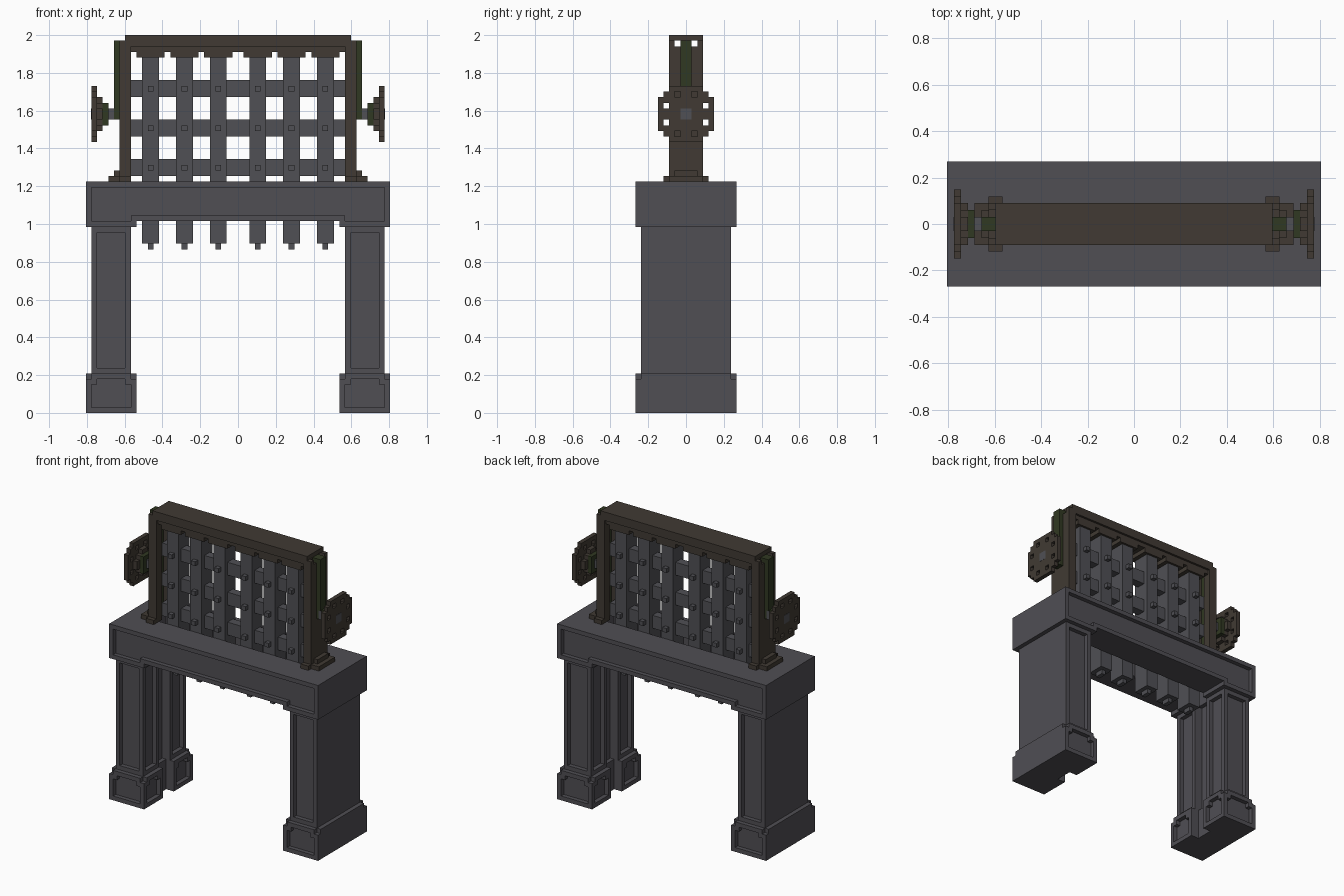
import bpy, bmesh, math

if "Cube" in bpy.data.objects:
    bpy.data.objects.remove(bpy.data.objects["Cube"])

U = 2 / 67  # size of one block


def material(name, rgb):
    m = bpy.data.materials.new(name)
    m.diffuse_color = (*rgb, 1)
    m.use_nodes = True
    m.node_tree.nodes["Principled BSDF"].inputs["Base Color"].default_value = m.diffuse_color
    return m


STONE = material("dark stone", (0.080, 0.077, 0.088))
IRON = material("iron grey", (0.080, 0.080, 0.090))
WOOD = material("dark wood", (0.052, 0.042, 0.033))
GREEN = material("mossy green", (0.030, 0.040, 0.016))


def finish(name, bm, mat):
    me = bpy.data.meshes.new(name)
    bm.to_mesh(me)
    bm.free()
    me.materials.append(mat)
    ob = bpy.data.objects.new(name, me)
    bpy.context.collection.objects.link(ob)
    return ob


def boxes(name, mat, parts, mirror=False):
    """Boxes given as (x0, x1, y0, y1, z0, z1) in block units."""
    bm = bmesh.new()
    if mirror:
        parts = parts + [(-b, -a, *rest) for a, b, *rest in parts]
    for x0, x1, y0, y1, z0, z1 in parts:
        vs = bmesh.ops.create_cube(bm, size=1)["verts"]
        for v in vs:
            v.co.x = U * ((x0 + x1) / 2 + v.co.x * (x1 - x0))
            v.co.y = U * ((y0 + y1) / 2 + v.co.y * (y1 - y0))
            v.co.z = U * ((z0 + z1) / 2 + v.co.z * (z1 - z0))
    return finish(name, bm, mat)


def blocks(name, mat, solid, xr, yr, zr):
    """Outer skin of all unit cells whose centre satisfies solid(x, y, z)."""
    cells = {(x, y, z) for x in range(*xr) for y in range(*yr) for z in range(*zr)
             if solid(x + .5, y + .5, z + .5)}
    bm = bmesh.new()
    verts = {}

    def vert(p):
        if p not in verts:
            verts[p] = bm.verts.new([c * U for c in p])
        return verts[p]

    for c in cells:
        for ax in range(3):
            for s in (0, 1):
                n = list(c)
                n[ax] += 2 * s - 1
                if tuple(n) in cells:
                    continue
                quad = []
                for du, dv in ((0, 0), (1, 0), (1, 1), (0, 1)):
                    p = list(c)
                    p[ax] += s
                    p[(ax + 1) % 3] += du
                    p[(ax + 2) % 3] += dv
                    quad.append(vert(tuple(p)))
                bm.faces.new(quad if s else quad[::-1])
    bmesh.ops.dissolve_limit(bm, angle_limit=math.radians(1),
                             verts=bm.verts[:], edges=bm.edges[:])
    return finish(name, bm, mat)


# Stone feet: stepped panels on front, back and inner faces, groove for the gate
def foot(x, y, z):
    ax, ay = abs(x), abs(y)
    if ax < 18 or (ay < 2 and ax < 20):
        return False
    if z > 6 and ay > 8 and (ax > 26 or ax < 19):
        return False
    if ay > 8 and 1 < z < 6 and (19 < ax < 26 if z < 5 else 20 < ax < 25):
        return False
    if ax < 19 and 1 < z < 6 and (3 < ay < 8 if z < 5 else 4 < ay < 7):
        return False
    return True


# Stone pillars with long recessed panels
def pillar(x, y, z):
    ax, ay = abs(x), abs(y)
    if not 19 < ax < 26 or (ay < 2 and ax < 21):
        return False
    if 8 < z < 32 and ((ay > 7 and 20 < ax < 25) or (ax < 20 and 3 < ay < 7)):
        return False
    return True


# Lintel with recessed face and a slot for the gate
def lintel(x, y, z):
    ax, ay = abs(x), abs(y)
    if (ay < 2 and ax < 20) or (ax < 18 and z < 34):
        return False
    return not (ay > 8 and ax < 26 and (34 if ax > 19 else 35) < z < 40)


blocks("pillar_feet", STONE, foot, (-27, 27), (-9, 9), (0, 7))
blocks("pillars", STONE, pillar, (-26, 26), (-8, 8), (7, 33))
blocks("lintel", STONE, lintel, (-27, 27), (-9, 9), (33, 41))

# Portcullis: upright bars with tips, crossbars and rivets
centres = [s * c for c in (3.5, 9.5, 15.5) for s in (-1, 1)]
rows = (43.5, 50.5, 57.5)
boxes("gate_uprights", IRON, [(c - 1.5, c + 1.5, -2, 2, 30, 64) for c in centres])
boxes("gate_tips", IRON, [(c - .5, c + .5, -1, 1, 29, 30) for c in centres])
boxes("gate_crossbars", IRON, [(-19, 19, -1, 1, r - 1.5, r + 1.5) for r in rows])
boxes("gate_rivets", IRON, [(c - .5, c + .5, -3, 3, r - .5, r + .5)
                            for c in centres for r in rows])

# Wooden hoist frame: posts, flared post feet and hollow top beam
posts = []
for a, b, c in ((1, 3, 2), (-3, -1, -3)):
    posts += [(19, 21, a, b, 41, 65), (19, 21, c, c + 1, 65, 66)]
posts.append((20.5, 21, -1, 1, 41, 52))
boxes("frame_posts", WOOD, posts, True)
boxes("post_feet", WOOD, [(19, 21, 3, 4, 41, 42), (19, 21, -4, -3, 41, 42),
                          (21, 23, -3, 3, 41, 42), (21, 22, -2, 2, 42, 43)], True)
boxes("frame_top", WOOD, [(-20, 20, -3, 3, 66, 67), (-19, 19, -2.5, 2.5, 64, 65),
                          (-20, 20, 2, 3, 65, 66), (-20, 20, -3, -2, 65, 66)])
boxes("top_brackets", WOOD, [(c - 2.5, c + 2.5, -2.5, 2.5, 63, 64) for c in centres])

# Green ropes running up the posts
boxes("ropes", GREEN, [(20, 22, -1, 1, 52, 66), (20, 20.5, -1, 1, 41, 52)], True)


# Hand wheels: pierced octagonal rims on stepped hubs
def wheel(x, y, z):
    a, b = abs(y), abs(z - 53)
    if abs(x) < 25 or a + b > 7.1:
        return False
    return (a, b) not in ((1.5, 3.5), (3.5, 1.5))


blocks("wheels", WOOD, wheel, (-26, 26), (-5, 5), (48, 58))
boxes("wheel_hubs", WOOD, [(24, 25, -3, 3, 52, 54), (24, 25, -1, 1, 50, 56),
                           (24, 25, -2, 2, 51, 55)], True)
boxes("wheel_collars", GREEN, [(23, 24, -2, 2, 51, 55)], True)
boxes("wheel_axles", IRON, [(21.5, 23, -1, 1, 52, 54), (26, 26.05, -1, 1, 52, 54)], True)
